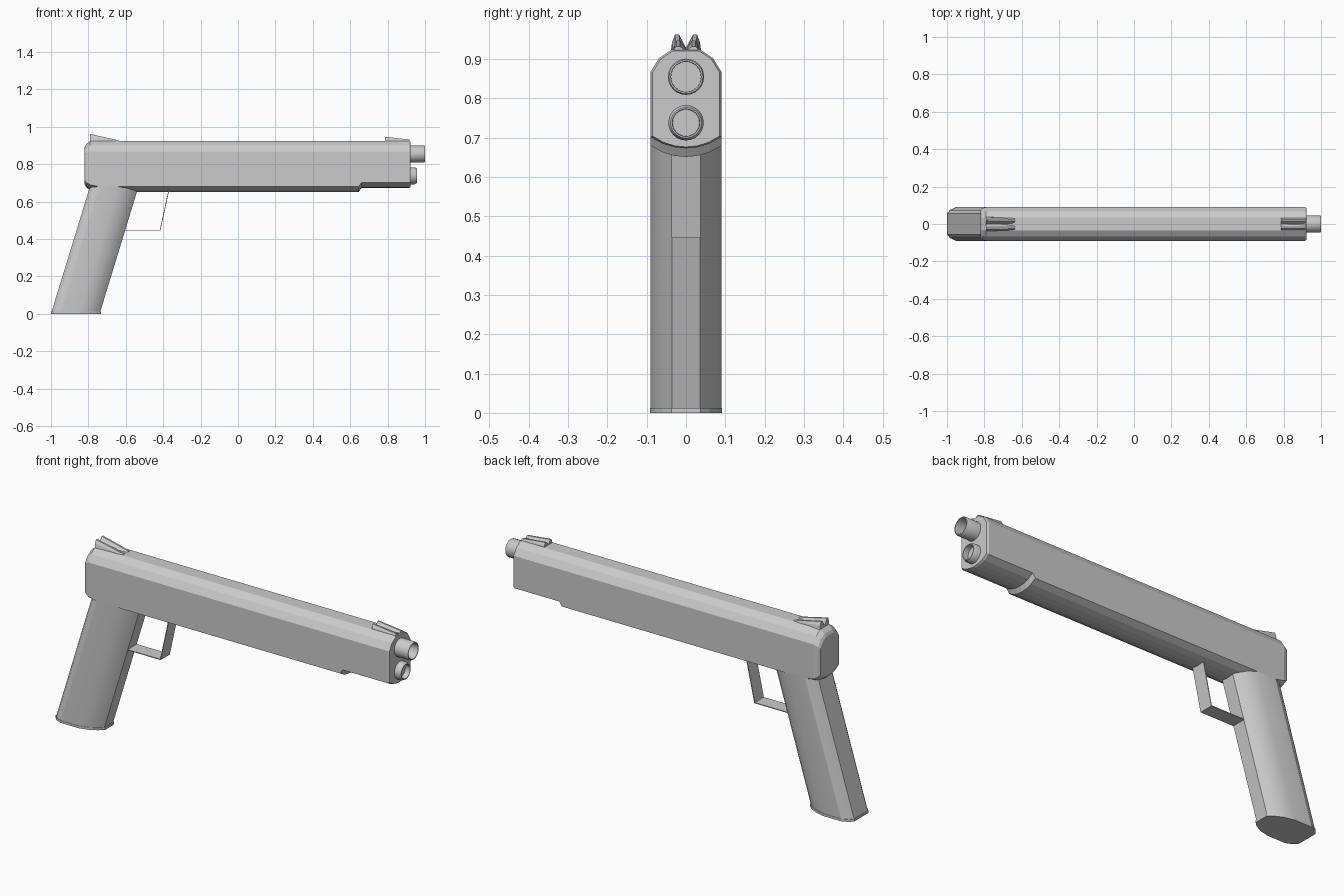
import bpy, bmesh, math

if "Cube" in bpy.data.objects:
    bpy.data.objects.remove(bpy.data.objects["Cube"])


def make(name, verts, faces, smooth=None):
    me = bpy.data.meshes.new(name)
    me.from_pydata(verts, [], faces)
    bm = bmesh.new()
    bm.from_mesh(me)
    bmesh.ops.recalc_face_normals(bm, faces=bm.faces)
    bm.to_mesh(me)
    bm.free()
    ob = bpy.data.objects.new(name, me)
    bpy.context.collection.objects.link(ob)
    if smooth:
        bpy.ops.object.select_all(action='DESELECT')
        ob.select_set(True)
        bpy.context.view_layer.objects.active = ob
        bpy.ops.object.shade_smooth_by_angle(angle=math.radians(smooth))
    return ob


def loft(name, rings, smooth=None):
    """Skin closed rings of equal length and cap both ends."""
    n = len(rings[0])
    verts = [v for r in rings for v in r]
    faces = [(k * n + i, k * n + (i + 1) % n, (k + 1) * n + (i + 1) % n, (k + 1) * n + i)
             for k in range(len(rings) - 1) for i in range(n)]
    faces += [tuple(range(n)), tuple(range((len(rings) - 1) * n, len(rings) * n))]
    return make(name, verts, faces, smooth)


def mirrored(half):
    """Complete a half outline running from one end of the axis to the other."""
    return half + [(a, -b) for a, b in reversed(half) if b > 1e-6]


# Slide and frame: one faceted section along x, with a raised underside at the muzzle
def section(x, lift=0.0, s=1.0, sy=1.0):
    half = [(0.925, 0.035), (0.903, 0.068), (0.868, 0.09), (0.68 + lift, 0.09),
            (0.663 + lift, 0.06), (0.654 + lift, 0.03), (0.651 + lift, 0)]
    return [(x, y * sy, 0.79 + (z - 0.79) * s) for z, y in mirrored(half)]


loft("slide_body", [section(-0.82, 0.01, 0.76, 0.84), section(-0.812, 0.01, 0.87, 0.93),
                    section(-0.79, 0.01), section(-0.74), section(0.645),
                    section(0.66, 0.022), section(0.913, 0.022), section(0.923, 0.022, 0.97, 0.95)])


# Raked grip and its thin base lip
GRIP = mirrored([(-1.0, 0.055), (-0.985, 0.074), (-0.95, 0.09), (-0.85, 0.09),
                 (-0.80, 0.077), (-0.765, 0.058), (-0.74, 0.036)])


def grip_ring(z, s=1.0):
    return [(-0.87 + (x + 0.87) * s + 0.306 * z, y * s, z) for x, y in GRIP]


loft("grip", [grip_ring(0.01), grip_ring(0.69)], 25)
lip = [(max(-1.0, -0.866 + (x + 0.87) * 1.03), y * 1.02) for x, y in GRIP]
loft("grip_base", [[(x, y, z) for x, y in lip] for z in (0, 0.012)])

# Trigger guard: a thin bent strip
path = [(-0.63, 0.445), (-0.415, 0.445), (-0.368, 0.66)]
inner = [(-0.63, 0.449), (-0.418, 0.449), (-0.372, 0.66)]
loft("trigger_guard", [[(x, y, z) for x, z in path + inner[::-1]] for y in (-0.037, 0.037)])


# Muzzle tubes: (x, radius) profiles turned around the x axis, ending in a recess
def tube(name, zc, profile, n=24):
    rings = [[(x, r * math.cos(2 * math.pi * i / n), zc + r * math.sin(2 * math.pi * i / n))
              for i in range(n)] for x, r in profile]
    return loft(name, rings, 30)


tube("barrel", 0.855, [(0.90, 0.046), (0.994, 0.046), (1.0, 0.043), (1.0, 0.039), (0.93, 0.038)])
tube("guide_rod", 0.738, [(0.90, 0.045), (0.944, 0.045), (0.957, 0.039), (0.957, 0.035), (0.93, 0.034)])


# Sights: wedges with a V notch along the top
def sight(name, x0, x1, h0, h1, w0, w1):
    half = [(0, 1), (0.6, 0.9), (1, 0.72), (1, 0.45), (0.25, 0.0)]
    prof = half + [(a, -b) for a, b in reversed(half[:-1])]
    return loft(name, [[(x, w * b, 0.918 + h * a) for a, b in prof]
                       for x, h, w in ((x0, h0, w0), (x1, h1, w1))])


sight("rear_sight", -0.79, -0.635, 0.044, 0.009, 0.039, 0.034)
sight("front_sight", 0.785, 0.918, 0.029, 0.014, 0.034, 0.034)
